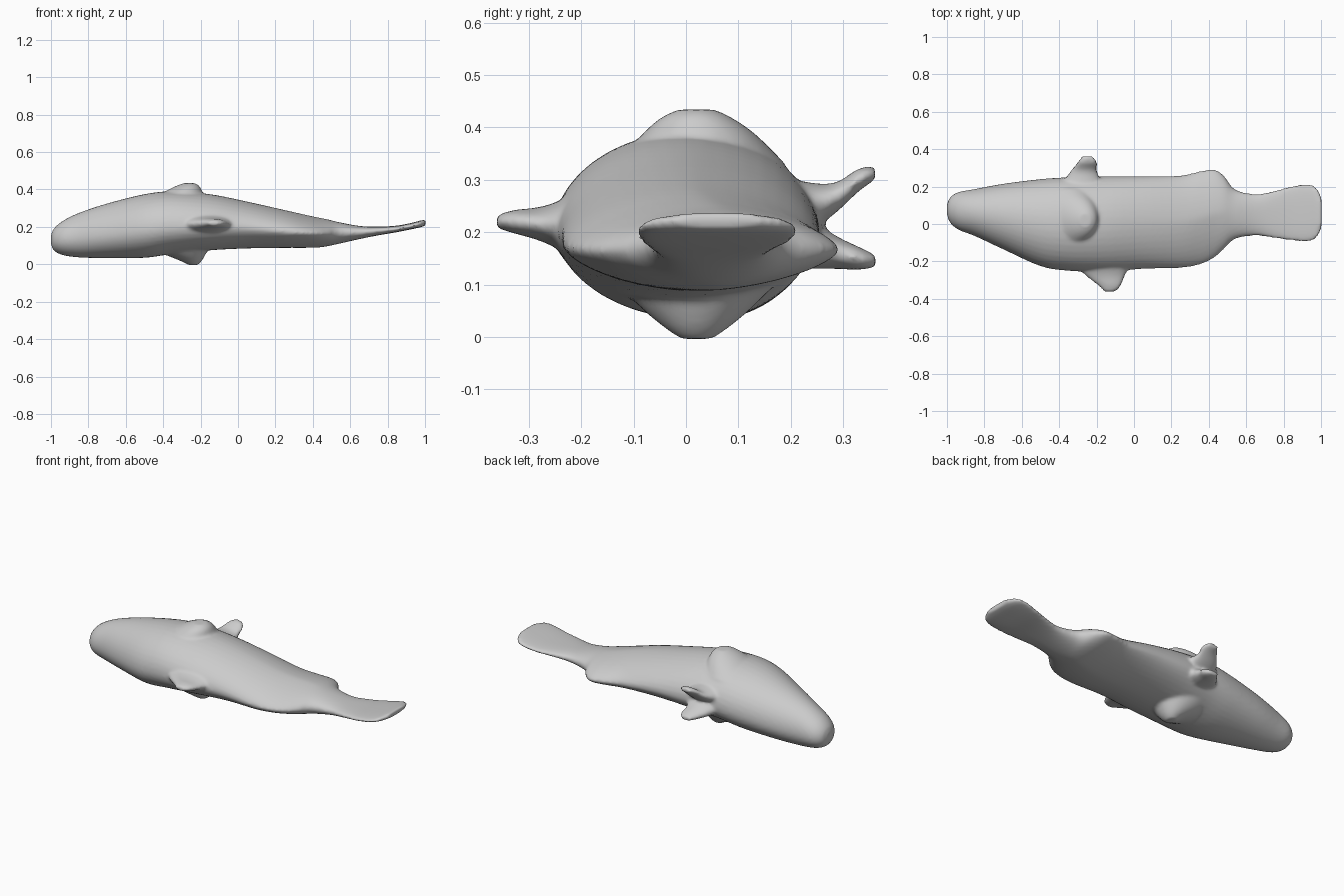
import bpy, bmesh, math
from mathutils import Vector

cube = bpy.data.objects.get("Cube")
if cube:
    bpy.data.objects.remove(cube, do_unlink=True)

SIDES = 40
bm = bmesh.new()


def skin(rings):
    """Join rings of points into a closed tube with capped ends."""
    loops = [[bm.verts.new(p) for p in ring] for ring in rings]
    for a, b in zip(loops, loops[1:]):
        for i in range(SIDES):
            j = (i + 1) % SIDES
            bm.faces.new((a[i], a[j], b[j], b[i]))
    bm.faces.new(loops[0][::-1])
    bm.faces.new(loops[-1])


def smooth_steps(rows, steps=5):
    """Catmull-Rom interpolation between rows of values."""
    out = []
    for i in range(len(rows) - 1):
        p = [Vector(rows[min(max(i + k, 0), len(rows) - 1)]) for k in (-1, 0, 1, 2)]
        for s in range(steps):
            t = s / steps
            out.append(p[1] + 0.5 * t * (p[2] - p[0]
                       + t * (2 * p[0] - 5 * p[1] + 4 * p[2] - p[3]
                              + t * (3 * (p[1] - p[2]) + p[3] - p[0]))))
    return out + [Vector(rows[-1])]


def power(v, e):
    return math.copysign(abs(v) ** e, v)


def body_ring(row):
    x, y0, y1, z0, z1, edge, e = row
    ring = []
    for i in range(SIDES):
        a = math.tau * i / SIDES
        c, s = power(math.cos(a), e), power(math.sin(a), e)
        y = (y0 + y1) / 2 + (y1 - y0) / 2 * c
        z = edge + s * (z1 - edge if s > 0 else edge - z0)
        ring.append((x, y, z))
    return ring


def fin(rows, axis):
    """Tapering fin whose oval sections lie across the given axis."""
    rings = []
    for x, y, z, r1, r2 in smooth_steps(rows):
        ring = []
        for i in range(SIDES):
            a = math.tau * i / SIDES
            c, s = r1 * math.cos(a), r2 * math.sin(a)
            ring.append((x + c, y, z + s) if axis == "y" else (x + c, y + s, z))
        rings.append(ring)
    skin(rings)


# Body and tail: x, y range, z range, height of the side edge, roundness
body = [
    (-1.0, .055, .10, .11, .155, .13, 1),
    (-.985, .01, .14, .075, .19, .13, 1),
    (-.94, -.03, .17, .05, .23, .135, 1),
    (-.85, -.065, .187, .037, .275, .145, 1),
    (-.7, -.135, .215, .033, .325, .16, 1),
    (-.5, -.225, .24, .035, .375, .185, 1),
    (-.35, -.25, .25, .055, .39, .20, 1),
    (-.15, -.255, .255, .075, .375, .20, 1.05),
    (.05, -.24, .255, .085, .335, .195, 1.1),
    (.25, -.235, .26, .088, .29, .175, 1.2),
    (.36, -.215, .285, .088, .265, .168, 1.3),
    (.43, -.18, .292, .09, .25, .166, 1.3),
    (.48, -.135, .26, .097, .24, .167, 1.2),
    (.54, -.08, .185, .11, .225, .17, 1),
    (.65, -.062, .16, .135, .205, .172, .9),
    (.75, -.075, .177, .155, .201, .18, .8),
    (.85, -.09, .205, .172, .207, .19, .8),
    (.93, -.093, .214, .188, .222, .205, .8),
    (.975, -.075, .195, .198, .234, .217, .8),
    (1.003, -.02, .14, .208, .238, .223, .8),
]
skin([body_ring(r) for r in smooth_steps(body)])

# Paired belly fins
fin([(-.28, .18, .235, .13, .07), (-.27, .275, .26, .075, .032),
     (-.25, .33, .30, .052, .022), (-.25, .362, .312, .03, .012)], "y")
fin([(-.28, .18, .20, .13, .07), (-.27, .275, .165, .075, .035),
     (-.25, .33, .15, .052, .022), (-.25, .362, .145, .03, .012)], "y")
# Back fin
fin([(-.17, -.19, .21, .17, .07), (-.155, -.27, .215, .11, .035),
     (-.13, -.33, .22, .06, .022), (-.13, -.362, .22, .03, .012)], "y")
# Folded side fins, upper and lower
fin([(-.34, .03, .33, .17, .16), (-.295, .025, .385, .105, .11),
     (-.27, .02, .417, .065, .07), (-.26, .02, .434, .03, .035)], "z")
fin([(-.32, .02, .10, .17, .15), (-.28, .02, .05, .105, .10),
     (-.25, .02, .017, .055, .06), (-.24, .02, -.004, .025, .03)], "z")

bmesh.ops.recalc_face_normals(bm, faces=bm.faces)
mesh = bpy.data.meshes.new("fish_body")
bm.to_mesh(mesh)
bm.free()
fish = bpy.data.objects.new("fish_body", mesh)
bpy.context.collection.objects.link(fish)

# Single matte grey
grey = bpy.data.materials.new("matte_grey")
grey.use_nodes = True
colour = (0.6, 0.6, 0.6, 1)
grey.diffuse_color = colour
grey.node_tree.nodes["Principled BSDF"].inputs["Base Color"].default_value = colour
mesh.materials.append(grey)

# Fuse the parts into one softly blended skin
remesh = fish.modifiers.new("fuse", "REMESH")
remesh.mode = "VOXEL"
remesh.voxel_size = 0.009
remesh.use_smooth_shade = True
soften = fish.modifiers.new("soften", "SMOOTH")
soften.factor = 0.5
soften.iterations = 6
